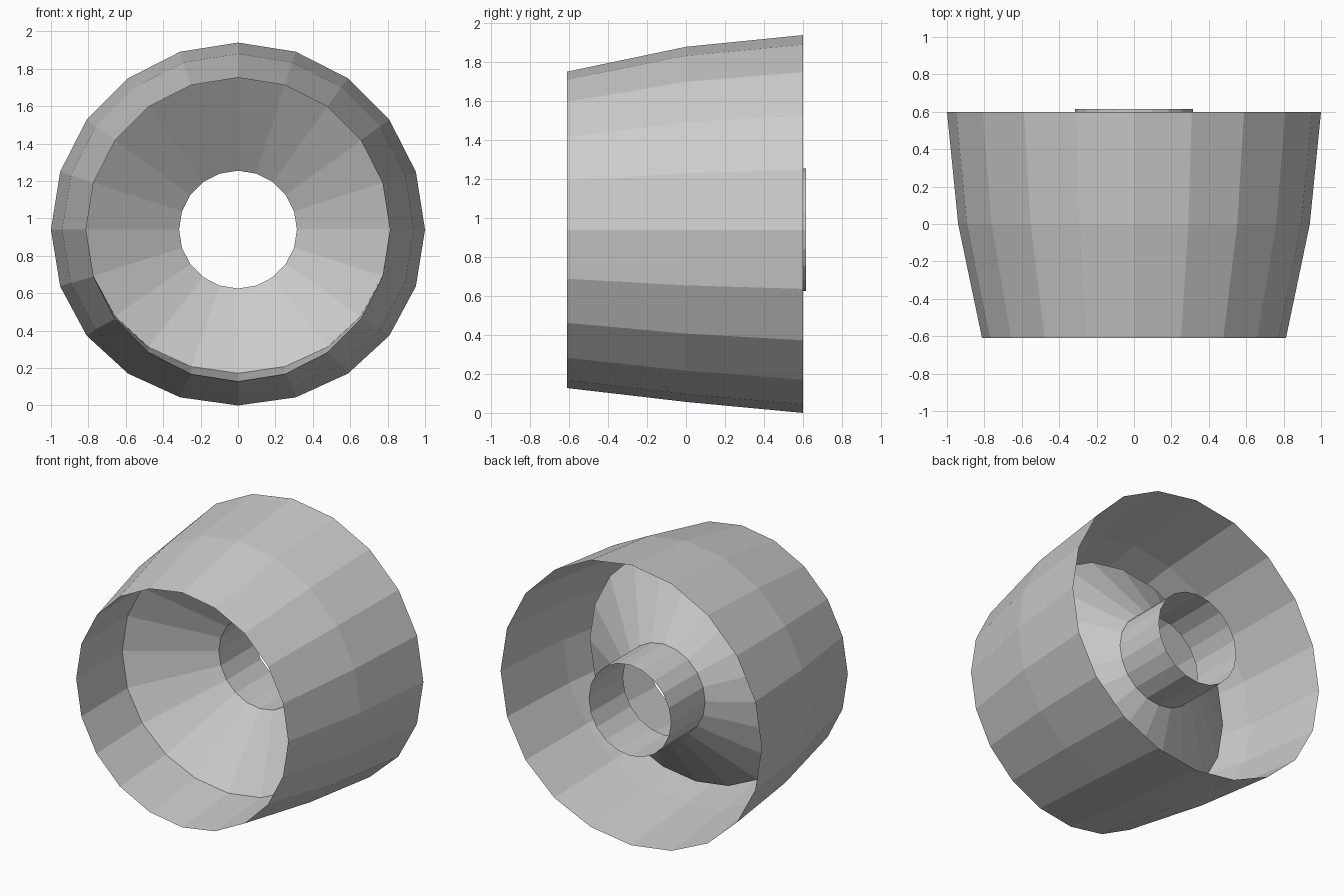
import bpy, bmesh, math

if "Cube" in bpy.data.objects:
    bpy.data.objects.remove(bpy.data.objects["Cube"])

SIDES = 20
CENTRE_Z = 0.94

# Profile along y: (y, radius, flattening of the underside)
PROFILE = [
    (0.60, 1.0, 0.06),      # rear rim of outer shell
    (0.0, 0.94, 0.06),      # shell waist
    (-0.61, 0.8125, 0.0),   # front lip
    (-0.107, 0.8125, 0.055),  # inner wall meets funnel
    (0.24, 0.315, 0.0),     # funnel throat
    (0.615, 0.315, 0.0),    # end of rear pipe
]


def ring(bm, y, radius, flat):
    verts = []
    for i in range(SIDES):
        t = 2 * math.pi * i / SIDES
        s = math.sin(t)
        squash = 1 + flat * s if s < 0 else 1
        verts.append(bm.verts.new((radius * math.cos(t), y,
                                   CENTRE_Z + radius * s * squash)))
    return verts


# One continuous open skin: outer shell, lip, inner wall, funnel and pipe
bm = bmesh.new()
rings = [ring(bm, *p) for p in PROFILE]
for a, b in zip(rings, rings[1:]):
    for j in range(SIDES):
        k = (j + 1) % SIDES
        bm.faces.new((a[j], a[k], b[k], b[j]))

mesh = bpy.data.meshes.new("nozzle")
bm.to_mesh(mesh)
bm.free()
bpy.context.collection.objects.link(bpy.data.objects.new("nozzle", mesh))
